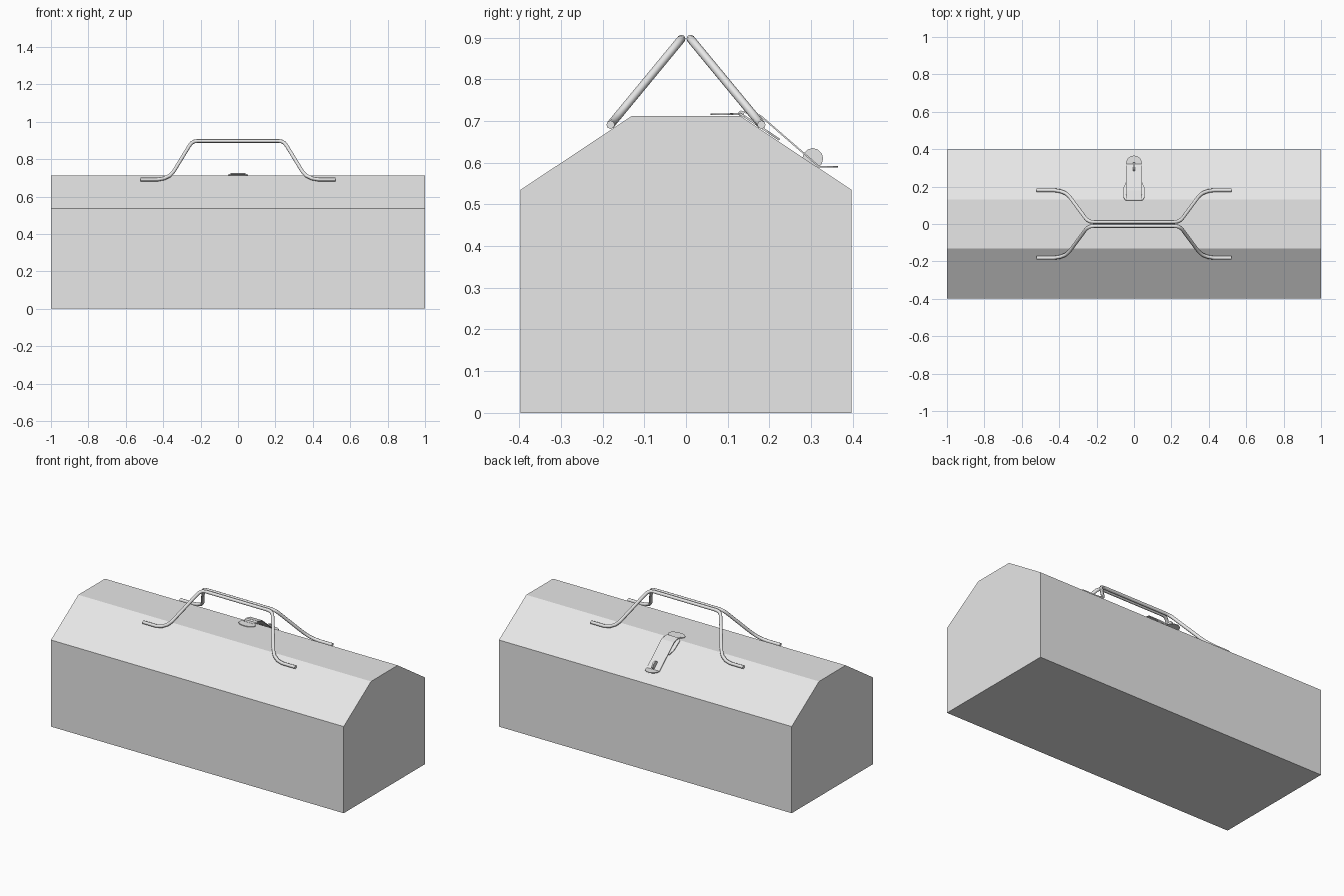
import bpy, bmesh, math
from mathutils import Matrix

cube = bpy.data.objects.get("Cube")
if cube:
    bpy.data.objects.remove(cube, do_unlink=True)

grey = bpy.data.materials.new("light grey metal")
grey.use_nodes = True
grey.diffuse_color = (0.8, 0.8, 0.8, 1)
grey.node_tree.nodes["Principled BSDF"].inputs["Base Color"].default_value = (0.8, 0.8, 0.8, 1)


def add_object(name, data):
    obj = bpy.data.objects.new(name, data)
    bpy.context.collection.objects.link(obj)
    data.materials.append(grey)
    return obj


def mesh_object(name, bm):
    bmesh.ops.recalc_face_normals(bm, faces=bm.faces)
    mesh = bpy.data.meshes.new(name)
    bm.to_mesh(mesh)
    bm.free()
    return add_object(name, mesh)


def activate(obj):
    bpy.ops.object.select_all(action="DESELECT")
    obj.select_set(True)
    bpy.context.view_layer.objects.active = obj


def prism(name, profile, half_length):
    """Extrude a (y, z) profile along x."""
    bm = bmesh.new()
    face = bm.faces.new([bm.verts.new((-half_length, y, z)) for y, z in profile])
    ext = bmesh.ops.extrude_face_region(bm, geom=[face])
    moved = [g for g in ext["geom"] if isinstance(g, bmesh.types.BMVert)]
    bmesh.ops.translate(bm, verts=moved, vec=(2 * half_length, 0, 0))
    return mesh_object(name, bm)


def strip(name, stations, thickness):
    """Sheet metal strip from (y, z, half width) stations."""
    bm = bmesh.new()
    rows = [(bm.verts.new((-w, y, z)), bm.verts.new((w, y, z))) for y, z, w in stations]
    for a, b in zip(rows, rows[1:]):
        bm.faces.new((a[0], a[1], b[1], b[0]))
    obj = mesh_object(name, bm)
    solid = obj.modifiers.new("thickness", "SOLIDIFY")
    solid.thickness = thickness
    solid.offset = 0
    return obj


def disc(name, radius, depth, location):
    """Round-edged disc with its axis along x."""
    bm = bmesh.new()
    turn = Matrix.Translation(location) @ Matrix.Rotation(math.pi / 2, 4, "Y")
    bmesh.ops.create_cone(bm, cap_ends=True, segments=12, radius1=radius,
                          radius2=radius, depth=depth, matrix=turn)
    return mesh_object(name, bm)


# Box with sloped lid
half = [(0.397, 0), (0.397, 0.535), (0.13, 0.712)]
prism("box", half + [(-y, z) for y, z in reversed(half)], 1.0)

# Pair of bent rod handles, leaning together at the top
bends = [(0.52, 0), (0.43, 0), (0.395, 0.03), (0.365, 0.1), (0.345, 0.2),
         (0.262, 0.86), (0.25, 0.94), (0.235, 0.985), (0.215, 1)]
path = bends + [(-x, t) for x, t in reversed(bends)]
for name, side in (("front_handle", -1), ("back_handle", 1)):
    curve = bpy.data.curves.new(name, "CURVE")
    curve.dimensions = "3D"
    curve.bevel_depth = 0.01
    curve.bevel_resolution = 2
    curve.use_fill_caps = True
    spline = curve.splines.new("POLY")
    spline.points.add(len(path) - 1)
    for point, (x, t) in zip(spline.points, path):
        point.co = (x, side * (0.181 - 0.17 * t), 0.691 + 0.206 * t, 1)
    rod = add_object(name, curve)
    activate(rod)
    bpy.ops.object.convert(target="MESH")
    bpy.ops.object.shade_smooth_by_angle(angle=math.radians(50))

# Latch: oval mount on the lid top
oval = [(0.09 + 0.031 * -math.cos(a), 0.716, 0.004 + 0.05 * math.sin(a))
        for a in (math.pi * i / 10 for i in range(11))]
strip("latch_mount", oval, 0.004)
strip("latch_neck", [(0.105, 0.717, 0.038), (0.13, 0.717, 0.035)], 0.004)

# Hinge barrel and bent base on the slope
disc("latch_barrel", 0.007, 0.08, (0, 0.132, 0.718))
strip("latch_base", [(0.128, 0.718, 0.045), (0.14, 0.711, 0.055),
                     (0.195, 0.675, 0.055), (0.224, 0.655, 0.042)], 0.005)

# Swinging strap with a rounded, lifted tip
strip("latch_strap", [(0.137, 0.722, 0.04), (0.178, 0.713, 0.043), (0.32, 0.59, 0.043),
                      (0.338, 0.59, 0.04), (0.352, 0.59, 0.032),
                      (0.361, 0.59, 0.019), (0.365, 0.59, 0.005)], 0.004)

# Staple that pokes through the strap
disc("latch_staple", 0.025, 0.01, (0, 0.304, 0.61))
